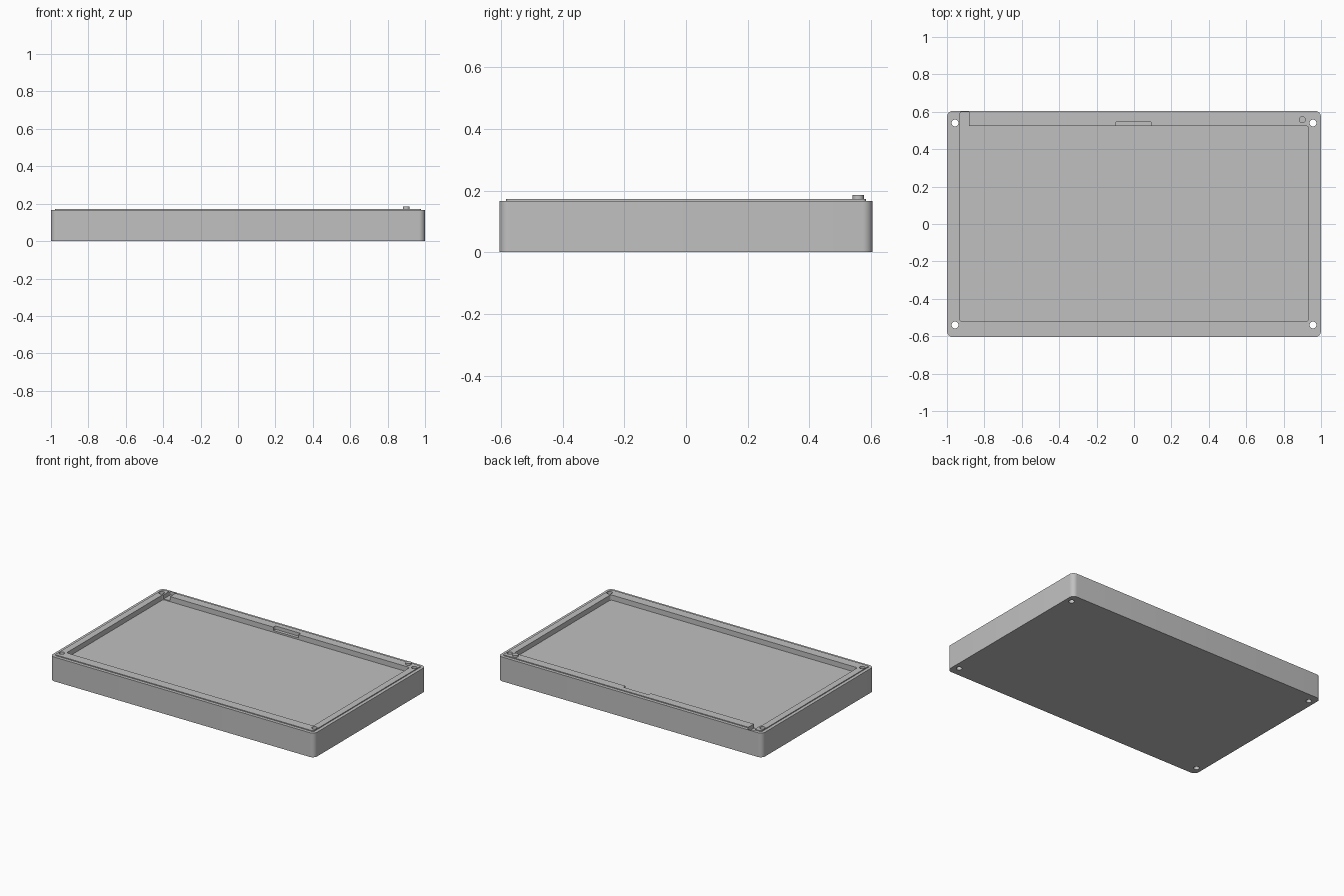
import bpy
import bmesh
from math import cos, sin, pi, radians

if "Cube" in bpy.data.objects:
    bpy.data.objects.remove(bpy.data.objects["Cube"], do_unlink=True)

# Single plain grey finish
grey = bpy.data.materials.new("light_grey")
grey.use_nodes = True
colour = (0.53, 0.53, 0.53, 1)
grey.diffuse_color = colour
grey.node_tree.nodes["Principled BSDF"].inputs["Base Color"].default_value = colour

TOP, SHOULDER, FLOOR = 0.172, 0.166, 0.137


def ring(bm, cx, cy, hx, hy, r, z, steps=8):
    """Rounded rectangle loop of vertices at height z."""
    verts = []
    for i, (sx, sy) in enumerate([(1, 1), (-1, 1), (-1, -1), (1, -1)]):
        for k in range(steps + 1):
            a = (i + k / steps) * pi / 2
            verts.append(bm.verts.new((cx + sx * (hx - r) + r * cos(a),
                                       cy + sy * (hy - r) + r * sin(a), z)))
    return verts


def stack(name, centre, half, radius, sections):
    """Solid lofted through (inset, height) sections."""
    bm = bmesh.new()
    rings = [ring(bm, *centre, half[0] - d, half[1] - d, max(radius - d, 0.006), z)
             for d, z in sections]
    bm.faces.new(rings[0][::-1])
    bm.faces.new(rings[-1])
    for low, high in zip(rings, rings[1:]):
        for i in range(len(low)):
            j = (i + 1) % len(low)
            bm.faces.new((low[i], low[j], high[j], high[i]))
    mesh = bpy.data.meshes.new(name)
    bm.to_mesh(mesh)
    bm.free()
    mesh.materials.append(grey)
    obj = bpy.data.objects.new(name, mesh)
    bpy.context.collection.objects.link(obj)
    return obj


def activate(obj):
    bpy.ops.object.select_all(action="DESELECT")
    obj.select_set(True)
    bpy.context.view_layer.objects.active = obj


def carve(target, cutter):
    """Subtract the cutter and discard it."""
    activate(target)
    mod = target.modifiers.new("cut", "BOOLEAN")
    mod.operation = "DIFFERENCE"
    mod.solver = "EXACT"
    mod.object = cutter
    bpy.ops.object.modifier_apply(modifier=mod.name)
    bpy.data.objects.remove(cutter, do_unlink=True)


# Tray body with a slightly raised, inset top rim
tray = stack("tray_body", (0, 0), (1, 0.605), 0.033,
             [(0, 0), (0, SHOULDER), (0.022, SHOULDER), (0.022, TOP)])

# Large shallow pocket
carve(tray, stack("pocket_cutter", (0, 0.002), (0.934, 0.522), 0.015,
                  [(0, FLOOR), (0, 0.3)]))

# Cable channel in the back left corner of the rim
carve(tray, stack("channel_cutter", (-0.905, 0.553), (0.024, 0.046), 0.002,
                  [(0, FLOOR + 0.006), (0, 0.3)]))

# Finger notch in the middle of the back rim
carve(tray, stack("notch_cutter", (-0.003, 0.528), (0.095, 0.018), 0.002,
                  [(0, FLOOR + 0.012), (0, 0.3)]))

# Screw holes through the four corners
for sx in (-1, 1):
    for sy in (-1, 1):
        carve(tray, stack("hole_cutter", (sx * 0.957, sy * 0.54), (0.018, 0.018), 0.0179,
                          [(0, -0.1), (0, 0.3)]))

# Small round button on the rim
button = stack("round_button", (0.9, 0.558), (0.018, 0.018), 0.0179,
               [(0, TOP - 0.01), (0, 0.185)])

for obj in (tray, button):
    activate(obj)
    bpy.ops.object.shade_smooth_by_angle(angle=radians(30))
